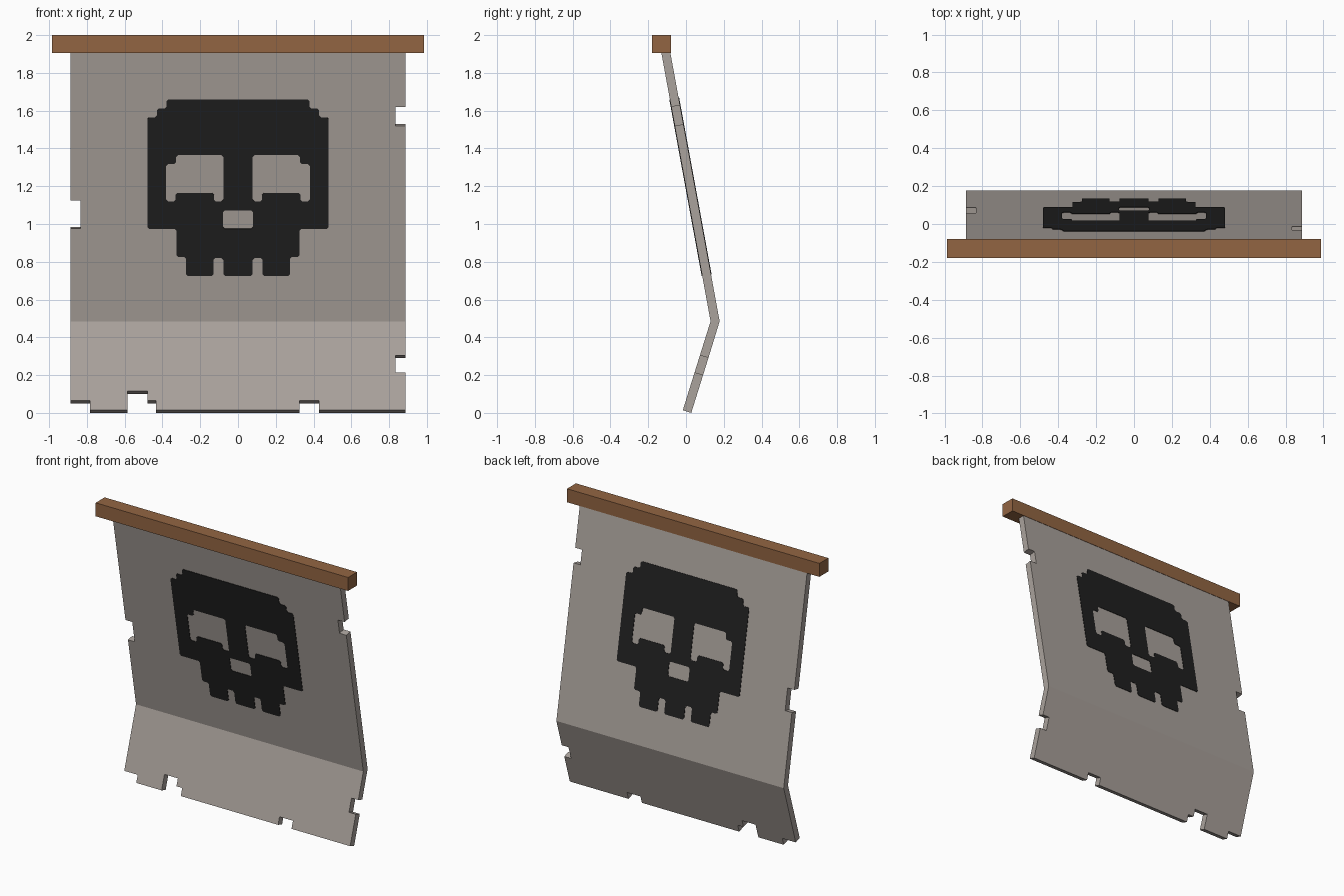
import bpy, bmesh
from mathutils import Vector, Matrix

if "Cube" in bpy.data.objects:
    bpy.data.objects.remove(bpy.data.objects["Cube"])


def material(name, color):
    m = bpy.data.materials.new(name)
    m.diffuse_color = (*color, 1)
    m.use_nodes = True
    m.node_tree.nodes["Principled BSDF"].inputs["Base Color"].default_value = m.diffuse_color
    return m


CLOTH = material("grey cloth", (0.402, 0.361, 0.332))
WOOD = material("brown wood", (0.288, 0.130, 0.055))
BLACK = material("black paint", (0.0145, 0.0145, 0.0145))

# Side profile of the cloth front: top, knee and hem as (y, z)
TOP, KNEE, HEM = (-0.133, 1.92), (0.13, 0.485), (-0.017, 0.014)
THICK = 0.047


def add_object(name, bm, mat):
    mesh = bpy.data.meshes.new(name)
    bm.to_mesh(mesh)
    bm.free()
    mesh.materials.append(mat)
    ob = bpy.data.objects.new(name, mesh)
    bpy.context.collection.objects.link(ob)
    return ob


def panel_axes(upper, lower):
    """Up direction and front normal of a cloth panel."""
    up = Vector((0, upper[0] - lower[0], upper[1] - lower[1])).normalized()
    return up, Vector((1, 0, 0)).cross(up)


# Wooden bar
bm = bmesh.new()
bmesh.ops.create_cube(bm, size=1, matrix=Matrix.Translation((0, -0.13, 1.9525))
                      @ Matrix.Diagonal((1.972, 0.1, 0.095, 1)))
add_object("top_bar", bm, WOOD)

# Cloth: two notched panels sharing the fold line
W, N = 0.888, 0.835
K, T, B = KNEE[1], TOP[1], HEM[1]
upper_outline = [(-W, K), (W, K), (W, 1.52), (N, 1.52), (N, 1.62), (W, 1.62), (W, T),
                 (-W, T), (-W, 1.125), (-N, 1.125), (-N, 0.975), (-W, 0.975)]
lower_outline = [(-W, 0.065), (-0.783, 0.065), (-0.783, B), (-0.585, B), (-0.585, 0.115),
                 (-0.48, 0.115), (-0.48, 0.065), (-0.435, 0.065), (-0.435, B),
                 (0.325, B), (0.325, 0.065), (0.43, 0.065), (0.43, B), (W, B),
                 (W, 0.215), (N, 0.215), (N, 0.305), (W, 0.305), (W, K), (-W, K)]

bm = bmesh.new()
for outline, hi, lo in ((upper_outline, TOP, KNEE), (lower_outline, KNEE, HEM)):
    normal = panel_axes(hi, lo)[1]
    front, back = [], []
    for x, z in outline:
        y = lo[0] + (hi[0] - lo[0]) * (z - lo[1]) / (hi[1] - lo[1])
        p = Vector((x, y, z))
        offset = Vector((0, 0.048, 0)) if z == K else -normal * THICK
        front.append(bm.verts.new(p))
        back.append(bm.verts.new(p + offset))
    bm.faces.new(front)
    bm.faces.new(back[::-1])
    for i in range(len(outline)):
        j = (i + 1) % len(outline)
        if not outline[i][1] == outline[j][1] == K:
            bm.faces.new((front[j], front[i], back[i], back[j]))
bmesh.ops.remove_doubles(bm, verts=bm.verts, dist=0.0005)
bmesh.ops.recalc_face_normals(bm, faces=bm.faces)
add_object("cloth", bm, CLOTH)

# Skull emblem outlines, in front-view x and z
half = [(0.378, 1.66), (0.378, 1.612), (0.43, 1.612), (0.43, 1.565), (0.48, 1.565),
        (0.48, 0.975), (0.325, 0.975), (0.325, 0.825), (0.275, 0.825), (0.275, 0.725),
        (0.13, 0.725), (0.13, 0.82), (0.077, 0.82), (0.077, 0.725)]
eye = [(0.077, 1.365), (0.328, 1.365), (0.328, 1.317), (0.38, 1.317), (0.38, 1.12),
       (0.33, 1.12), (0.33, 1.165), (0.128, 1.165), (0.128, 1.12), (0.077, 1.12)]
nose = [(-0.08, 0.975), (0.08, 0.975), (0.08, 1.072), (-0.08, 1.072)]


def mirror(points):
    return [(-x, z) for x, z in reversed(points)]


def chamfer(points, c=0.01):
    result = []
    for i, p in enumerate(points):
        p = Vector(p)
        for q in (points[i - 1], points[(i + 1) % len(points)]):
            result.append(p + (Vector(q) - p).normalized() * c)
    return result


up, normal = panel_axes(TOP, KNEE)


def skull_plate(name, depth):
    """Thin painted plate lying in the upper cloth panel."""
    curve = bpy.data.curves.new(name, 'CURVE')
    curve.dimensions = '2D'
    curve.fill_mode = 'BOTH'
    curve.extrude = 0.003
    for points in (half + mirror(half), eye, mirror(eye), nose):
        pts = chamfer(points)
        spline = curve.splines.new('POLY')
        spline.points.add(len(pts) - 1)
        for sp, (x, z) in zip(spline.points, pts):
            sp.co = (x, (z - K) / up.z, 0, 1)
        spline.use_cyclic_u = True
    curve.materials.append(BLACK)
    ob = bpy.data.objects.new(name, curve)
    bpy.context.collection.objects.link(ob)
    origin = Vector((0, *KNEE)) - normal * depth
    ob.matrix_world = Matrix.Translation(origin) @ Matrix(
        (Vector((1, 0, 0)), up, normal)).transposed().to_4x4()
    bpy.ops.object.select_all(action='DESELECT')
    ob.select_set(True)
    bpy.context.view_layer.objects.active = ob
    bpy.ops.object.convert(target='MESH')


skull_plate("front_skull", 0)
skull_plate("back_skull", THICK)
